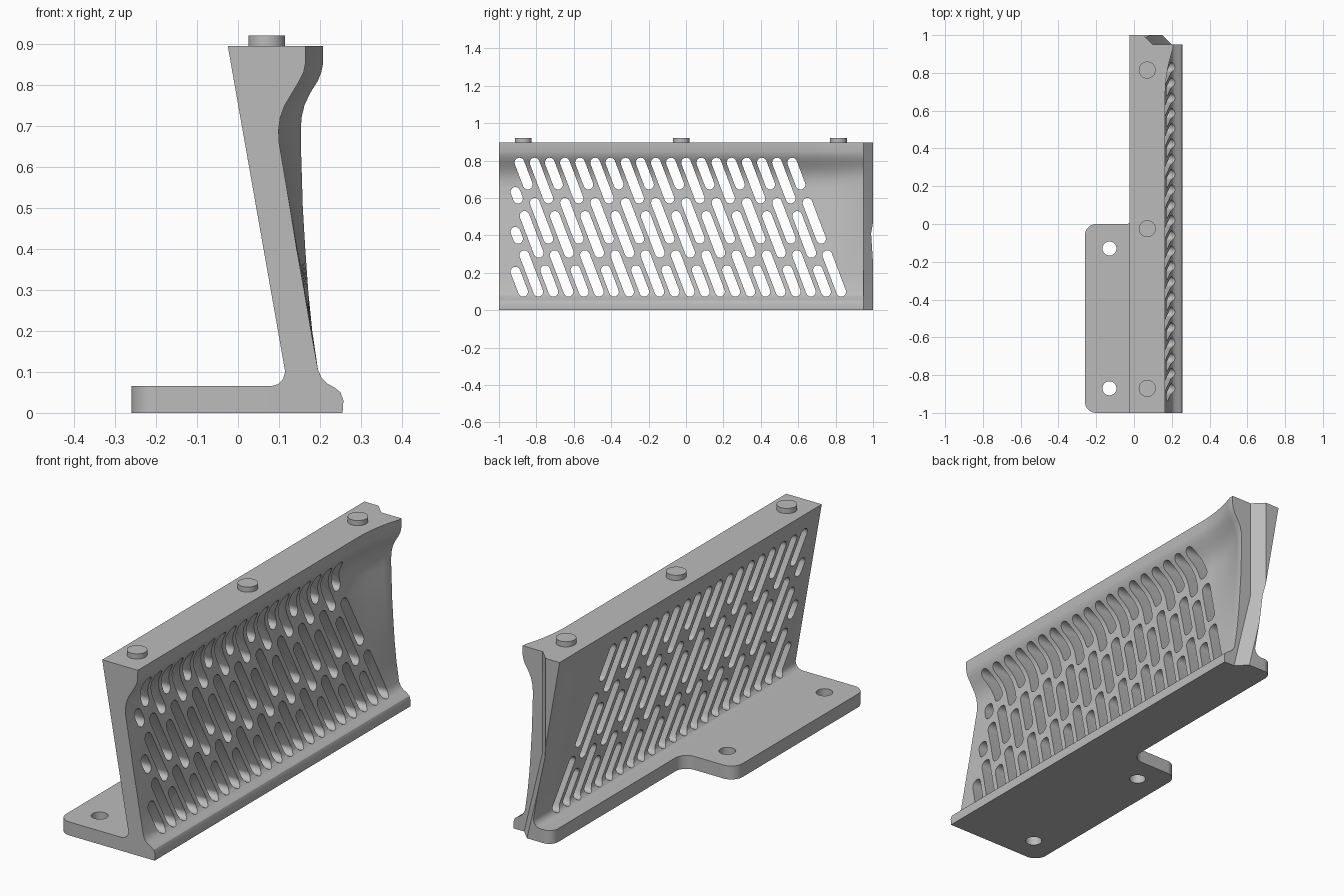
import bpy, bmesh, math
from mathutils import Vector

if "Cube" in bpy.data.objects:
    bpy.data.objects.remove(bpy.data.objects["Cube"], do_unlink=True)

grey = bpy.data.materials.new("plain_grey")
grey.use_nodes = True
grey.diffuse_color = (0.5, 0.5, 0.5, 1)
grey.node_tree.nodes["Principled BSDF"].inputs["Base Color"].default_value = (0.5, 0.5, 0.5, 1)


def loft(bm, rings):
    """Bridge closed rings of points and cap both ends."""
    rows = [[bm.verts.new(p) for p in ring] for ring in rings]
    n = len(rows[0])
    for a, b in zip(rows, rows[1:]):
        for i in range(n):
            j = (i + 1) % n
            bm.faces.new((a[i], a[j], b[j], b[i]))
    bm.faces.new(rows[0][::-1])
    bm.faces.new(rows[-1])


def make(name, solids):
    """One object from a list of lofted solids."""
    bm = bmesh.new()
    for rings in solids:
        loft(bm, rings)
    bmesh.ops.recalc_face_normals(bm, faces=bm.faces)
    mesh = bpy.data.meshes.new(name)
    bm.to_mesh(mesh)
    bm.free()
    mesh.materials.append(grey)
    ob = bpy.data.objects.new(name, mesh)
    bpy.context.collection.objects.link(ob)
    return ob


def activate(ob):
    bpy.ops.object.select_all(action='DESELECT')
    ob.select_set(True)
    bpy.context.view_layer.objects.active = ob


def cut(ob, cutter):
    cutter.hide_render = True
    mod = ob.modifiers.new("cut", 'BOOLEAN')
    mod.operation = 'DIFFERENCE'
    mod.solver = 'EXACT'
    mod.object = cutter
    activate(ob)
    bpy.ops.object.modifier_apply(modifier=mod.name)
    bpy.data.objects.remove(cutter, do_unlink=True)


def smooth(ob):
    activate(ob)
    bpy.ops.object.shade_smooth_by_angle(angle=math.radians(32))


def disc(x, y, r, z0, z1, n=32):
    pts = [(x + r * math.cos(2 * math.pi * i / n), y + r * math.sin(2 * math.pi * i / n))
           for i in range(n)]
    return [[(px, py, z) for px, py in pts] for z in (z0, z1)]


def rounded(corners, steps=8):
    """Square-cornered outline with a radius at each (x, y, r)."""
    pts = []
    for i, (x, y, r) in enumerate(corners):
        p = Vector((x, y))
        if r == 0:
            pts.append(p)
            continue
        u = (Vector(corners[i - 1][:2]) - p).normalized()
        v = (Vector(corners[(i + 1) % len(corners)][:2]) - p).normalized()
        c = p + r * (u + v)
        for k in range(steps + 1):
            t = math.pi / 2 * k / steps
            pts.append(c - r * (v * math.cos(t) + u * math.sin(t)))
    return pts


# Leaning wall: left edge is fixed, right edge swells towards the back end
TOP = 0.895
left = [(.08, 0), (.08, .065), (.098, .07), (.11, .083), (.115, .1), (-.025, TOP)]
foot = [(0, .255), (.03, .257), (.05, .25), (.062, .235), (.072, .217), (.085, .204), (.105, .195)]
right = [(z, x, x) for z, x in foot] + [
    (.2, .178, .181), (.3, .161, .171), (.4, .143, .164), (.5, .127, .158), (.6, .11, .155),
    (.66, .1, .153), (.69, .099, .153), (.72, .103, .155), (.75, .114, .162), (.78, .132, .176),
    (.81, .15, .195), (.83, .16, .203), (.85, .164, .207), (TOP, .165, .207)]


def section(y):
    t = min(1, max(0, (y - .68) / .25)) ** 2
    return ([(x, y, z) for x, z in left]
            + [(a + (b - a) * t, y, z) for z, a, b in reversed(right)])


stations = [-1, .68] + [.68 + .25 * i / 10 for i in range(1, 11)] + [1]
wall = make("slotted_wall", [[section(y) for y in stations]])

# Chamfered step at the back end
step = [[(e - .02, 1.02, z), (e + .05, .95, z), (.4, .95, z), (.4, 1.02, z)]
        for z, e in ((-.02, .154), (.41, .05), (.95, .05))]
cut(wall, make("step_cutter", [step]))

# Slanted slots, in columns that alternate between two heights
SLOPE, PITCH, R = .38, .081, .026
LOW, HIGH, LEFT = .072 + R, .815 - R, -.912
axis = Vector((-SLOPE, 1)).normalized()
side = Vector((axis.y, -axis.x))
rows = [[(.07, .32), (.355, .6), (.645, .9)], [(-.02, .24), (.28, .53), (.57, .83)]]


def slot(k, z0, z1):
    """Capsule prism between two heights on column k, or None if nothing is left."""
    foot_y = .83 - PITCH * k
    edge_z = LOW + (foot_y - LEFT) / SLOPE
    z0, z1 = max(z0 + R, LOW), min(z1 - R, HIGH, edge_z)
    if z1 < z0:
        return None
    pts = []
    for z, start in ((z1, 0), (z0, math.pi)):
        c = Vector((foot_y - SLOPE * (z - LOW), z))
        for i in range(9):
            a = start + math.pi * i / 8
            pts.append(c + R * (side * math.cos(a) + axis * math.sin(a)))
    if z1 - z0 < .001:
        return None
    return [[(x, p.x, p.y) for p in pts] for x in (-.3, .4)]


slots = [slot(k, *span) for k in range(22) for span in rows[k % 2]]
cut(wall, make("slot_cutter", [s for s in slots if s]))
smooth(wall)

# Mounting flange with narrow ledge behind it
outline = rounded([(-.26, -1, .06), (.08, -1, 0), (.08, 1, 0),
                   (.015, 1, .045), (.015, 0, .06), (-.26, 0, .06)])
flange = make("mounting_flange", [[[(p.x, p.y, z) for p in outline] for z in (0, .065)]])
cut(flange, make("hole_cutter", [disc(-.13, y, .037, -.1, .2) for y in (-.13, -.87)]))
smooth(flange)

# Locating pins on the top edge
for name, y in (("front_pin", -.87), ("middle_pin", -.025), ("back_pin", .815)):
    smooth(make(name, [disc(.07, y, .045, TOP - .02, .92)]))
